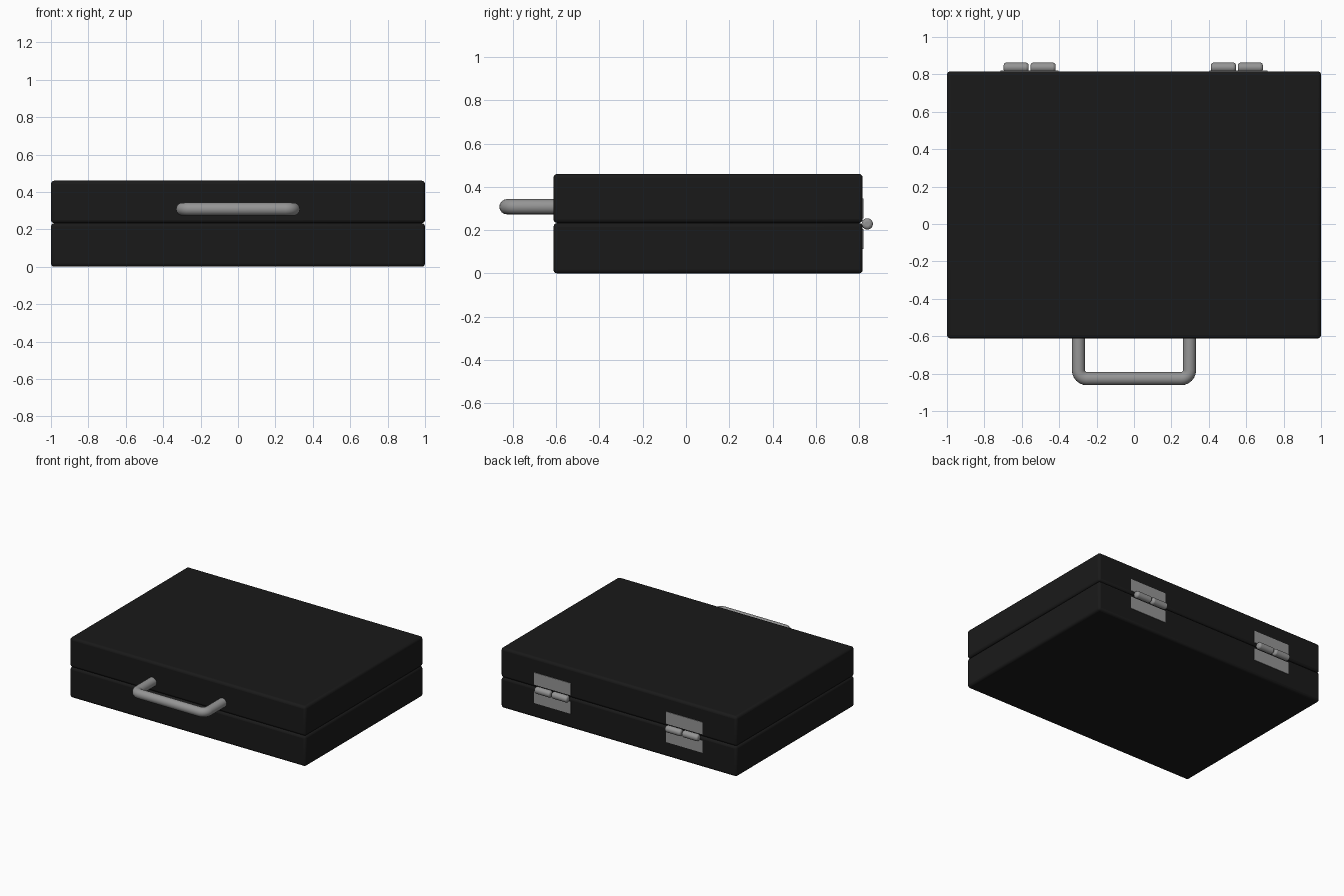
import bpy, bmesh
from math import pi, sin, cos
from mathutils import Matrix

if "Cube" in bpy.data.objects:
    bpy.data.objects.remove(bpy.data.objects["Cube"])


def material(name, v):
    m = bpy.data.materials.new(name)
    m.diffuse_color = (v, v, v, 1)
    m.use_nodes = True
    m.node_tree.nodes["Principled BSDF"].inputs["Base Color"].default_value = m.diffuse_color
    return m


BLACK = material("black_shell", 0.01)
METAL = material("grey_metal", 0.3)


def finish(ob, mat, bevel=0, segments=3):
    ob.data.materials.append(mat)
    if bevel:
        m = ob.modifiers.new("Bevel", 'BEVEL')
        m.width, m.segments = bevel, segments
        m.limit_method, m.angle_limit = 'ANGLE', 0.7
    bpy.ops.object.select_all(action='DESELECT')
    bpy.context.view_layer.objects.active = ob
    ob.select_set(True)
    bpy.ops.object.shade_smooth_by_angle(angle=0.7)
    return ob


def new_object(name, bm):
    me = bpy.data.meshes.new(name)
    bm.to_mesh(me)
    bm.free()
    ob = bpy.data.objects.new(name, me)
    bpy.context.collection.objects.link(ob)
    return ob


def box(name, lo, hi, mat, bevel=0):
    bm = bmesh.new()
    bmesh.ops.create_cube(bm, size=1)
    for v in bm.verts:
        v.co = [a + (b - a) * (c + 0.5) for a, b, c in zip(lo, hi, v.co)]
    return finish(new_object(name, bm), mat, bevel)


def knuckle(name, x0, x1, y, z, r):
    bm = bmesh.new()
    mat = Matrix.Translation(((x0 + x1) / 2, y, z)) @ Matrix.Rotation(pi / 2, 4, 'Y')
    bmesh.ops.create_cone(bm, cap_ends=True, segments=24, radius1=r, radius2=r,
                          depth=x1 - x0, matrix=mat)
    return finish(new_object(name, bm), METAL, 0.014)


# Case halves
SEAM = 0.233
box("case_base", (-1, -0.612, 0), (1, 0.816, SEAM), BLACK, 0.018)
box("case_lid", (-1, -0.612, SEAM), (1, 0.816, 0.46), BLACK, 0.018)

# Hinges: two leaves and two barrel knuckles each
for side, cx in (("left", -0.558), ("right", 0.55)):
    px = cx + (0 if cx < 0 else 0.008)
    for leaf, z0, z1 in (("lower", 0.113, 0.206), ("upper", 0.254, 0.347)):
        box(f"hinge_leaf_{leaf}_{side}", (px - 0.155, 0.80, z0), (px + 0.155, 0.82, z1), METAL)
    knuckle(f"hinge_knuckle_a_{side}", cx - 0.139, cx - 0.005, 0.837, 0.229, 0.026)
    knuckle(f"hinge_knuckle_b_{side}", cx + 0.005, cx + 0.139, 0.837, 0.229, 0.026)

# Handle: round bar swept along a U path with rounded corners
HX, HY, HZ, R, C = 0.297, -0.827, 0.308, 0.035, 0.045
path = [(-HX, -0.59)]
for i in range(7):
    a = pi + i / 6 * pi / 2
    path.append((-HX + C + C * cos(a), HY + C + C * sin(a)))
path += [(-x, y) for x, y in reversed(path)]
curve = bpy.data.curves.new("handle", 'CURVE')
curve.dimensions = '3D'
curve.bevel_depth, curve.bevel_resolution = R, 6
curve.use_fill_caps = True
spline = curve.splines.new('POLY')
spline.points.add(len(path) - 1)
for p, (x, y) in zip(spline.points, path):
    p.co = (x, y, HZ, 1)
tmp = bpy.data.objects.new("handle_path", curve)
bpy.context.collection.objects.link(tmp)
bpy.context.view_layer.update()
mesh = bpy.data.meshes.new_from_object(tmp)
bpy.data.objects.remove(tmp)
handle = bpy.data.objects.new("handle", mesh)
bpy.context.collection.objects.link(handle)
handle.data.materials.clear()
finish(handle, METAL)
